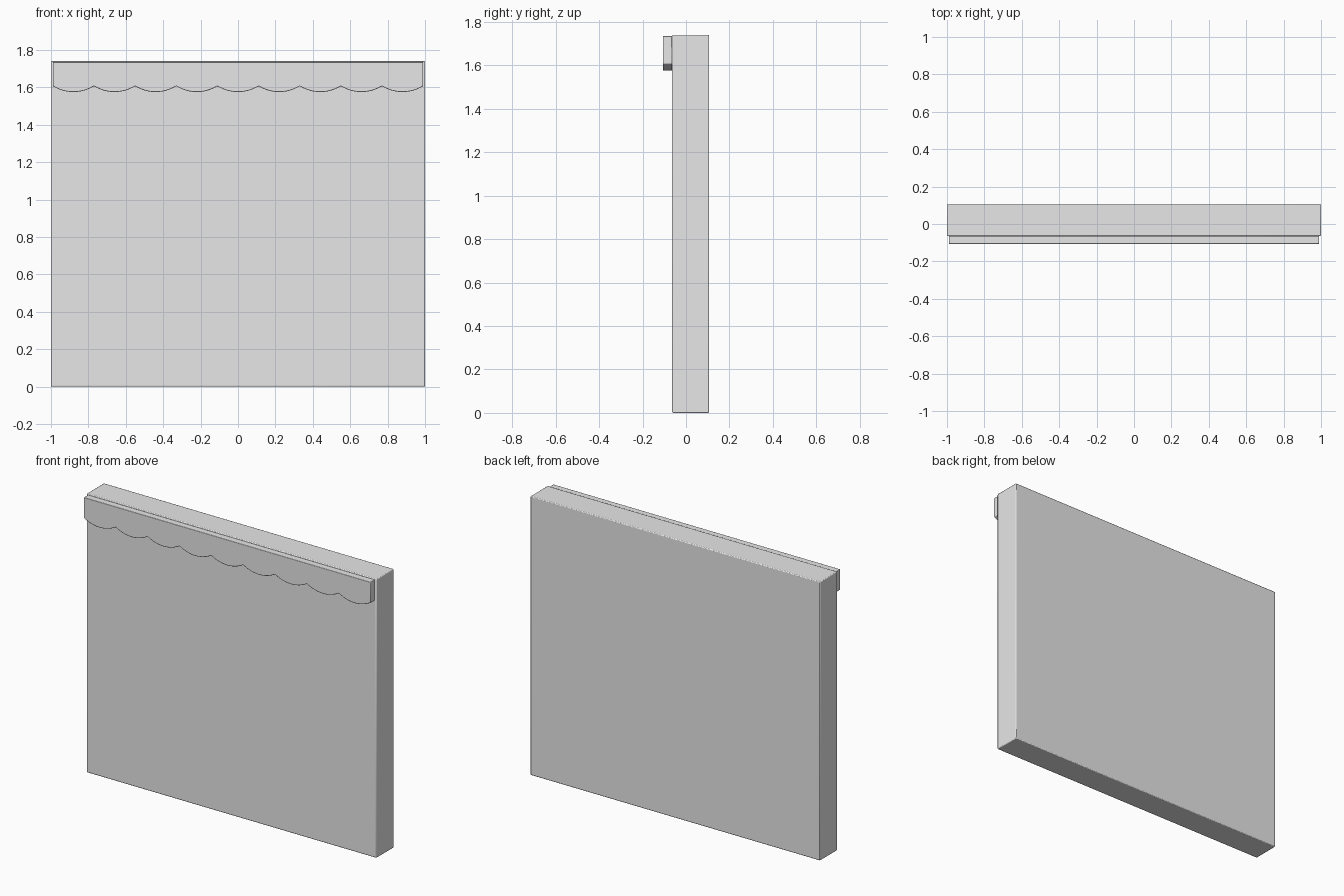
import bpy, bmesh, math

cube = bpy.data.objects.get("Cube")
if cube:
    bpy.data.objects.remove(cube, do_unlink=True)

# Plain grey material
grey = bpy.data.materials.new("light_grey")
grey.use_nodes = True
colour = (0.8, 0.8, 0.8, 1)
grey.diffuse_color = colour
grey.node_tree.nodes["Principled BSDF"].inputs["Base Color"].default_value = colour


def extruded_panel(name, outline, y_front, y_back, bevel):
    """Extrude an x-z outline from front to back and soften its edges."""
    bm = bmesh.new()
    face = bm.faces.new([bm.verts.new((x, y_front, z)) for x, z in outline])
    moved = bmesh.ops.extrude_face_region(bm, geom=[face])["geom"]
    verts = [v for v in moved if isinstance(v, bmesh.types.BMVert)]
    bmesh.ops.translate(bm, verts=verts, vec=(0, y_back - y_front, 0))
    bmesh.ops.recalc_face_normals(bm, faces=bm.faces)
    mesh = bpy.data.meshes.new(name)
    bm.to_mesh(mesh)
    bm.free()
    mesh.materials.append(grey)
    obj = bpy.data.objects.new(name, mesh)
    bpy.context.collection.objects.link(obj)
    mod = obj.modifiers.new("soft_edges", "BEVEL")
    mod.width = bevel
    mod.segments = 2
    mod.limit_method = "ANGLE"
    mod.angle_limit = math.radians(40)
    bpy.ops.object.select_all(action="DESELECT")
    obj.select_set(True)
    bpy.context.view_layer.objects.active = obj
    bpy.ops.object.shade_smooth_by_angle(angle=math.radians(30))
    return obj


# Main slab
extruded_panel("wall_panel", [(-1, 0), (1, 0), (1, 1.74), (-1, 1.74)],
               -0.064, 0.107, 0.005)

# Scalloped trim along the top of the front: nine shallow arcs
half, count, steps = 0.99, 9, 12
tip_z, drop = 1.607, 0.032
pitch = 2 * half / count
radius = ((pitch / 2) ** 2 + drop ** 2) / (2 * drop)
outline = []
for i in range(count * steps + 1):
    offset = (i % steps) / steps * pitch - pitch / 2
    sag = math.sqrt(radius ** 2 - offset ** 2) - (radius - drop)
    outline.append((-half + i * pitch / steps, tip_z - sag))
outline += [(half, 1.735), (-half, 1.735)]
extruded_panel("scalloped_trim", outline, -0.107, -0.064, 0.003)
